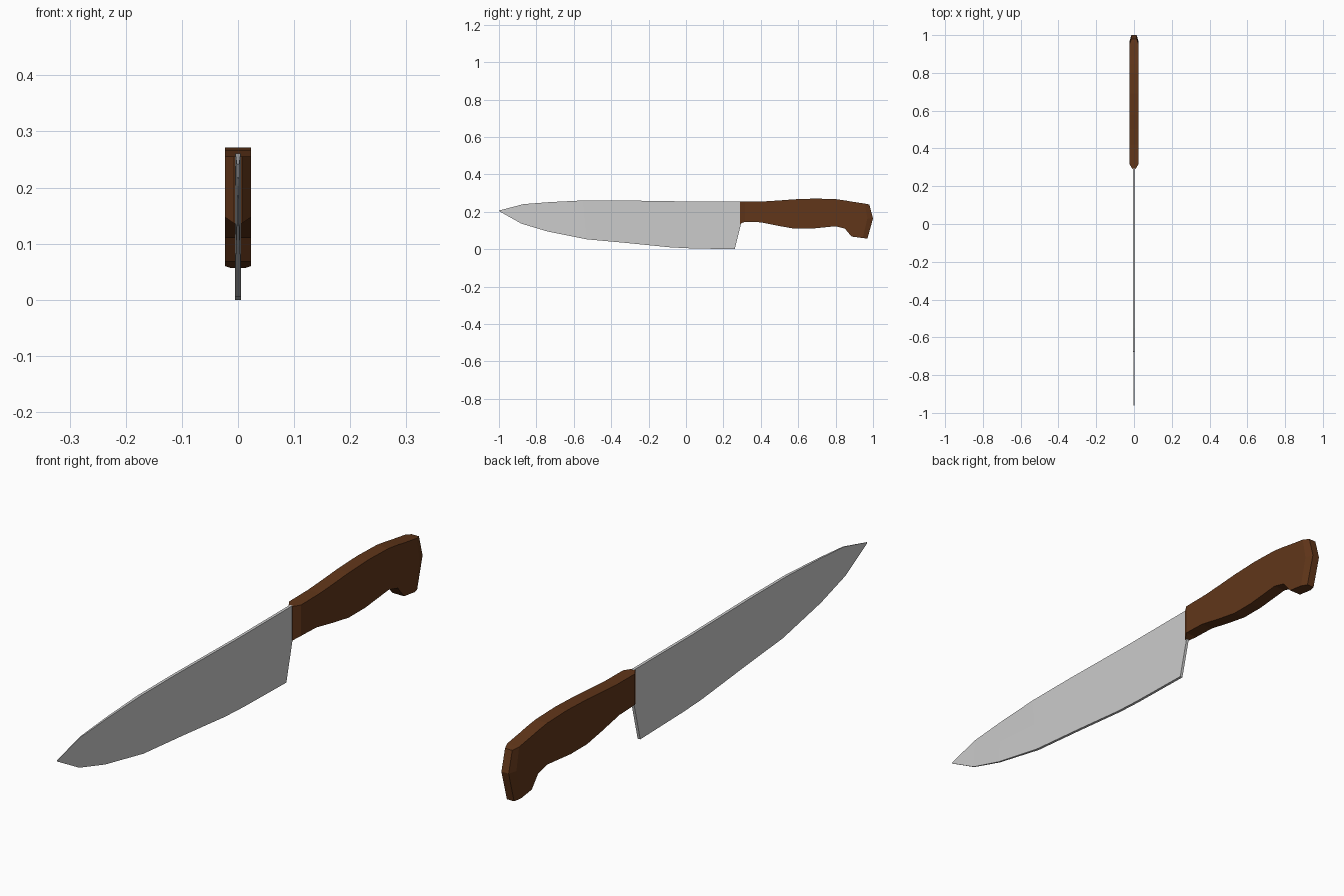
import bpy, bmesh

if "Cube" in bpy.data.objects:
    bpy.data.objects.remove(bpy.data.objects["Cube"])


def loft(name, stations):
    """Each station: three (y, z, half_width) points from top to bottom; mirrored in x."""
    bm = bmesh.new()
    rings = []
    for pts in stations:
        right = [bm.verts.new((w, y, z)) for y, z, w in pts]
        left = [bm.verts.new((-w, y, z)) for y, z, w in reversed(pts)]
        rings.append(right + left)
    for a, b in zip(rings, rings[1:]):
        for i in range(6):
            j = (i + 1) % 6
            bm.faces.new((a[i], a[j], b[j], b[i]))
    for r in (rings[0], rings[-1]):
        bm.faces.new((r[0], r[1], r[4], r[5]))
        bm.faces.new((r[1], r[2], r[3], r[4]))
    bmesh.ops.recalc_face_normals(bm, faces=bm.faces)
    mesh = bpy.data.meshes.new(name)
    bm.to_mesh(mesh)
    bm.free()
    obj = bpy.data.objects.new(name, mesh)
    bpy.context.collection.objects.link(obj)
    return obj


def section(yt, zt, yb, zb, w):
    return [(yt, zt, w), ((yt + yb) / 2, (zt + zb) / 2, w), (yb, zb, w)]


# Blade: thin slab, narrowing to the tip, with a slanted heel
blade = [
    section(-1.0, 0.207, -0.998, 0.203, 0.001),
    section(-0.87, 0.241, -0.88, 0.137, 0.002),
    section(-0.73, 0.252, -0.74, 0.095, 0.0035),
    section(-0.55, 0.261, -0.53, 0.053, 0.005),
    section(-0.35, 0.261, -0.30, 0.032, 0.005),
    section(-0.02, 0.256, -0.08, 0.010, 0.005),
    section(0.10, 0.256, 0.02, 0.005, 0.005),
    [(0.295, 0.256, 0.005), (0.295, 0.138, 0.005), (0.26, 0.0, 0.005)],
]
loft("blade", blade)

# Handle: contoured grip with chamfered ends and a hooked butt
W = 0.023
handle = [
    section(0.29, 0.255, 0.29, 0.136, 0.007),
    section(0.315, 0.255, 0.315, 0.147, W),
    section(0.42, 0.256, 0.40, 0.144, W),
    section(0.50, 0.261, 0.50, 0.124, W),
    section(0.58, 0.267, 0.58, 0.110, W),
    section(0.69, 0.271, 0.67, 0.110, W),
    section(0.80, 0.268, 0.80, 0.123, W),
    section(0.85, 0.261, 0.85, 0.110, W),
    section(0.89, 0.254, 0.885, 0.068, W),
    [(0.955, 0.244, W), (0.97, 0.165, W), (0.945, 0.060, W)],
    [(0.98, 0.239, 0.014), (1.0, 0.165, 0.014), (0.97, 0.057, 0.014)],
]
grip = loft("handle", handle)

# Dark brown wood
wood = bpy.data.materials.new("dark_wood")
wood.diffuse_color = (0.12, 0.037, 0.01, 1)
wood.use_nodes = True
wood.node_tree.nodes["Principled BSDF"].inputs["Base Color"].default_value = wood.diffuse_color
grip.data.materials.append(wood)
